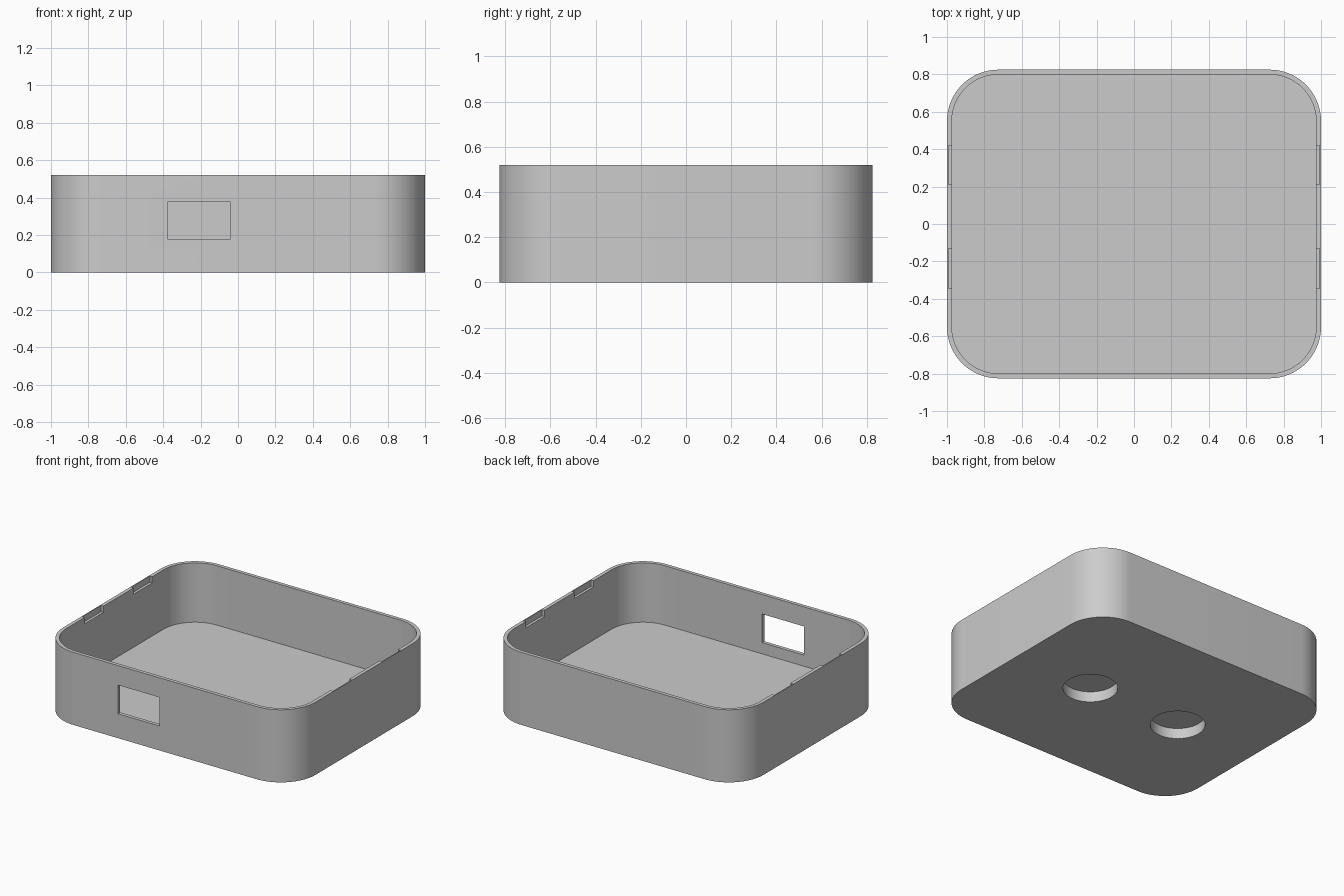
import bpy, bmesh, math
from mathutils import Matrix, Vector

if "Cube" in bpy.data.objects:
    bpy.data.objects.remove(bpy.data.objects["Cube"], do_unlink=True)

HALF_X, HALF_Y, HEIGHT = 1.0, 0.825, 0.52
WALL, FLOOR, RADIUS = 0.026, 0.095, 0.275
STEPS = 20

grey = bpy.data.materials.new("plain grey")
grey.use_nodes = True
colour = (0.6, 0.6, 0.6, 1)
grey.diffuse_color = colour
grey.node_tree.nodes["Principled BSDF"].inputs["Base Color"].default_value = colour


def make_object(name, bm):
    bmesh.ops.recalc_face_normals(bm, faces=bm.faces)
    mesh = bpy.data.meshes.new(name)
    bm.to_mesh(mesh)
    bm.free()
    mesh.materials.append(grey)
    obj = bpy.data.objects.new(name, mesh)
    bpy.context.collection.objects.link(obj)
    return obj


def rounded_ring(bm, inset, z):
    """Vertices of a rounded rectangle at height z."""
    r = RADIUS - inset
    ring = []
    for quarter, (sx, sy) in enumerate([(1, 1), (-1, 1), (-1, -1), (1, -1)]):
        for i in range(STEPS + 1):
            a = math.pi / 2 * (quarter + i / STEPS)
            ring.append(bm.verts.new((sx * (HALF_X - RADIUS) + r * math.cos(a),
                                      sy * (HALF_Y - RADIUS) + r * math.sin(a), z)))
    return ring


def box_cutter(name, low, high):
    low, high = Vector(low), Vector(high)
    bm = bmesh.new()
    bmesh.ops.create_cube(bm, size=1, matrix=Matrix.Translation((low + high) / 2)
                          @ Matrix.Diagonal((*(high - low), 1)))
    return make_object(name, bm)


def round_cutter(name, x, radius, depth):
    bm = bmesh.new()
    bmesh.ops.create_cone(bm, cap_ends=True, segments=64, radius1=radius, radius2=radius,
                          depth=2 * depth, matrix=Matrix.Translation((x, 0, 0)))
    return make_object(name, bm)


# Open tray: outer wall, rim, inner wall and floor
bm = bmesh.new()
rings = [rounded_ring(bm, 0, 0), rounded_ring(bm, 0, HEIGHT),
         rounded_ring(bm, WALL, HEIGHT), rounded_ring(bm, WALL, FLOOR)]
for lower, upper in zip(rings, rings[1:]):
    n = len(lower)
    for i in range(n):
        j = (i + 1) % n
        bm.faces.new((lower[i], lower[j], upper[j], upper[i]))
bm.faces.new(rings[0])
bm.faces.new(rings[-1])
tray = make_object("tray", bm)

# Window through the front wall
cutters = [box_cutter("window_cutter", (-0.375, -0.9, 0.175), (-0.043, -0.7, 0.38))]

# Clip notches in the inner rim of both side walls
for side in (-1, 1):
    for y0, y1 in ((0.21, 0.42), (-0.345, -0.13)):
        xs = sorted((side * 0.93, side * 0.993))
        cutters.append(box_cutter("notch_cutter", (xs[0], y0, 0.475), (xs[1], y1, 0.6)))

# Round blind recesses in the underside
for x in (-0.37, 0.37):
    cutters.append(round_cutter("recess_cutter", x, 0.178, 0.075))

# Cut everything and drop the cutters
bpy.context.view_layer.objects.active = tray
for cutter in cutters:
    cutter.hide_render = True
    mod = tray.modifiers.new("cut", "BOOLEAN")
    mod.operation, mod.solver, mod.object = "DIFFERENCE", "EXACT", cutter
    bpy.ops.object.modifier_apply(modifier=mod.name)
    bpy.data.objects.remove(cutter, do_unlink=True)

bpy.ops.object.select_all(action="DESELECT")
tray.select_set(True)
bpy.ops.object.shade_smooth_by_angle(angle=math.radians(30))
